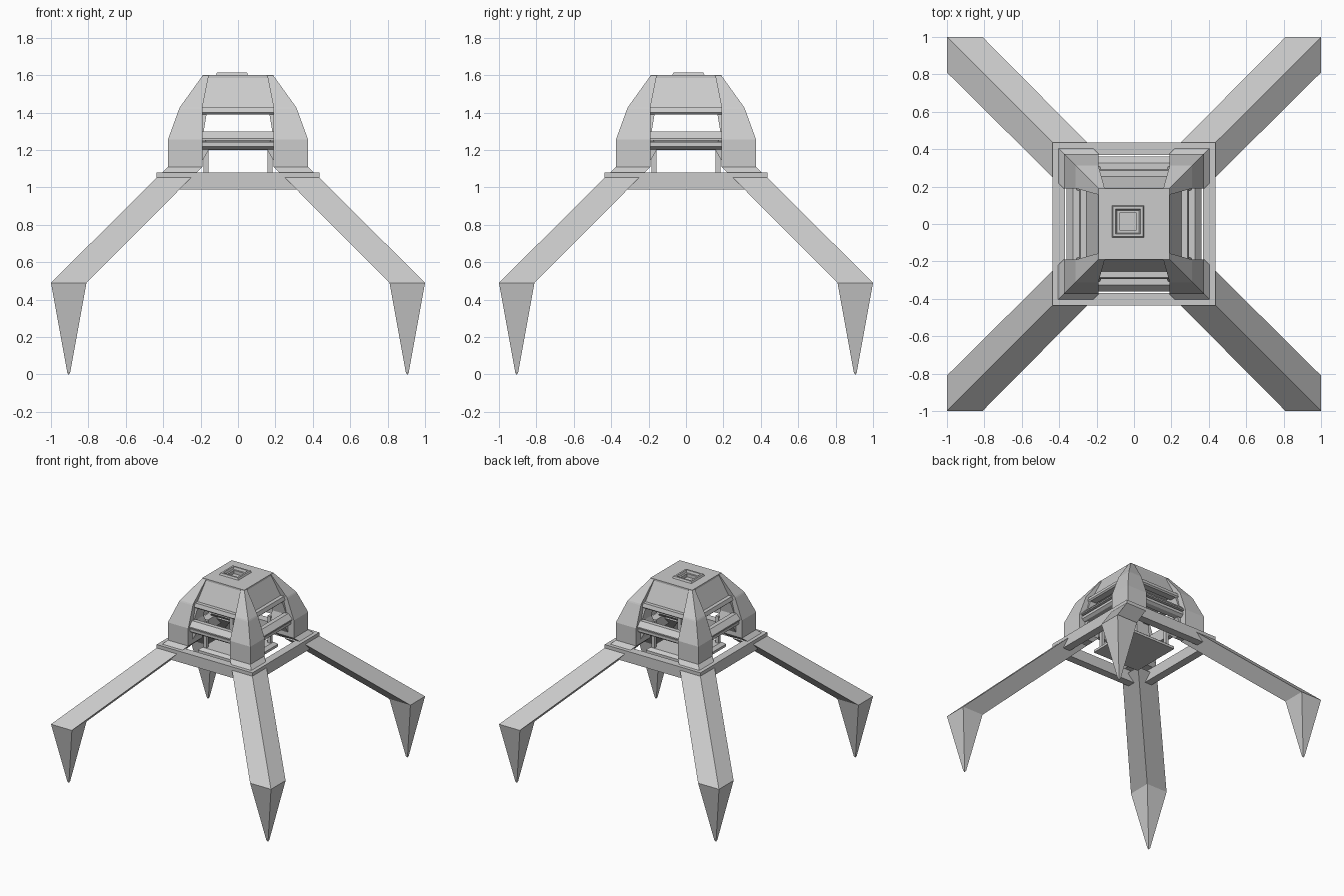
import bpy, bmesh
from math import pi
from mathutils import Matrix

if "Cube" in bpy.data.objects:
    bpy.data.objects.remove(bpy.data.objects["Cube"])


def finish(bm, name):
    bmesh.ops.recalc_face_normals(bm, faces=bm.faces)
    me = bpy.data.meshes.new(name)
    bm.to_mesh(me)
    bm.free()
    ob = bpy.data.objects.new(name, me)
    bpy.context.collection.objects.link(ob)
    return ob


def loft(name, rects, turns=1):
    """Join rectangles (x0, x1, y0, y1, z) in order; repeat around z."""
    bm = bmesh.new()
    for t in range(turns):
        rot = Matrix.Rotation(t * pi / 2, 3, 'Z')
        rings = []
        for x0, x1, y0, y1, z in rects:
            pts = [(x0, y0, z), (x1, y0, z), (x1, y1, z), (x0, y1, z)]
            rings.append([bm.verts.new(rot @ Matrix.Translation(p).translation) for p in pts])
        for a, b in zip(rings, rings[1:]):
            for i in range(4):
                j = (i + 1) % 4
                bm.faces.new((a[i], a[j], b[j], b[i]))
        bm.faces.new(rings[0])
        bm.faces.new(rings[-1])
    return finish(bm, name)


def corners(name, levels):
    """Four corner pieces, square in plan, from (inner, outer, z) levels."""
    return loft(name, [(a, b, a, b, z) for a, b, z in levels], 4)


def rails(name, profile, half):
    """Sweep a (distance, z) profile along all four sides."""
    bm = bmesh.new()
    for t in range(4):
        rot = Matrix.Rotation(t * pi / 2, 3, 'Z')
        ends = [[bm.verts.new(rot @ Matrix.Translation((s * half, -d, z)).translation)
                 for d, z in profile] for s in (-1, 1)]
        n = len(profile)
        for i in range(n):
            j = (i + 1) % n
            bm.faces.new((ends[0][i], ends[0][j], ends[1][j], ends[1][i]))
        for e in ends:
            bm.faces.new(e)
    return finish(bm, name)


def sq(h, z, cx=0.0, cy=0.0):
    return (cx - h, cx + h, cy - h, cy + h, z)


# Sheared square legs and pointed feet
corners("legs", [(0.81, 1.0, 0.49), (0.25, 0.435, 1.052)])
corners("feet", [(0.81, 1.0, 0.49), (0.897, 0.913, 0.012), (0.903, 0.907, 0.0)])

# Square base frame
bm = bmesh.new()
rings = []
for h, z in ((0.435, 0.99), (0.435, 1.08), (0.37, 1.08), (0.37, 0.99)):
    rings.append([bm.verts.new((x * h, y * h, z)) for x, y in ((-1, -1), (1, -1), (1, 1), (-1, 1))])
for k in range(4):
    a, b = rings[k], rings[(k + 1) % 4]
    for i in range(4):
        bm.faces.new((a[i], a[(i + 1) % 4], b[(i + 1) % 4], b[i]))
finish(bm, "base_frame")

# Corner pillars with flared bases
corners("corner_pillars", [(0.22, 0.405, 1.08), (0.19, 0.375, 1.11), (0.19, 0.375, 1.255),
                           (0.19, 0.315, 1.42), (0.19, 0.31, 1.43)])
corners("pillar_inner_braces", [(0.215, 0.32, 1.10), (0.157, 0.32, 1.20), (0.185, 0.31, 1.29),
                                (0.165, 0.28, 1.41)])

# Hanging floor plate and its posts
loft("floor_plate", [sq(0.215, 0.99), sq(0.215, 1.01), sq(0.19, 1.03)])
corners("floor_posts", [(0.157, 0.185, 1.02), (0.157, 0.185, 1.25)])

# Slatted window sills between the pillars
rails("upper_sill", [(0.29, 1.25), (0.36, 1.252), (0.36, 1.262), (0.325, 1.30), (0.29, 1.30)], 0.19)
rails("lower_sill", [(0.29, 1.20), (0.33, 1.205), (0.35, 1.22), (0.35, 1.242), (0.29, 1.25)], 0.19)

# Roof lip, recessed roof body with hatch, and raised roof corners
rails("roof_lip", [(0.23, 1.39), (0.285, 1.39), (0.295, 1.40), (0.285, 1.43), (0.23, 1.43)], 0.19)
hx, hy = -0.032, 0.013
loft("roof", [sq(0.25, 1.41), sq(0.255, 1.43), sq(0.19, 1.585), sq(0.19, 1.60),
              sq(0.086, 1.60, hx, hy), sq(0.08, 1.615, hx, hy), sq(0.066, 1.615, hx, hy),
              sq(0.06, 1.597, hx, hy), sq(0.046, 1.597, hx, hy), sq(0.046, 1.57, hx, hy)])
corners("roof_corners", [(0.19, 0.31, 1.42), (0.19, 0.31, 1.43), (0.158, 0.195, 1.59), (0.155, 0.188, 1.60)])
